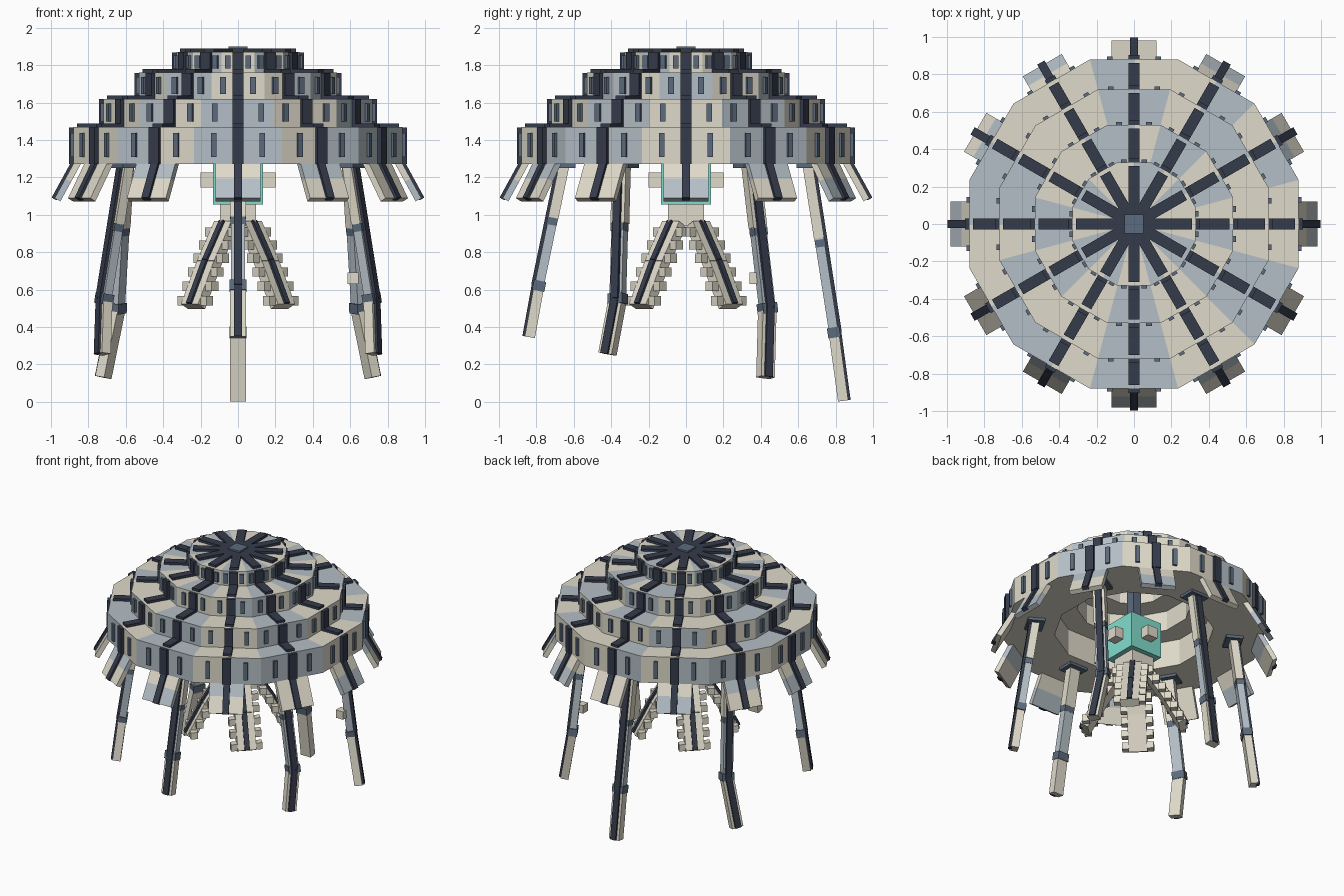
import bpy, bmesh, math
from mathutils import Matrix, Vector

if "Cube" in bpy.data.objects:
    bpy.data.objects.remove(bpy.data.objects["Cube"])


def srgb(r, g, b):
    return tuple(((c / 255 + 0.055) / 1.055) ** 2.4 for c in (r, g, b)) + (1,)


COLOURS = {"beige": (223, 218, 202), "blue_grey": (180, 191, 198), "dark_navy": (53, 59, 75),
           "slate": (92, 107, 125), "teal": (130, 221, 206)}
MATS = []
for cname, rgb in COLOURS.items():
    m = bpy.data.materials.new(cname)
    m.diffuse_color = srgb(*rgb)
    m.use_nodes = True
    m.node_tree.nodes["Principled BSDF"].inputs["Base Color"].default_value = m.diffuse_color
    MATS.append(m)
BEIGE, BLUE, DARK, SLATE, TEAL = range(5)


def finish(bm, name):
    bmesh.ops.recalc_face_normals(bm, faces=bm.faces)
    me = bpy.data.meshes.new(name)
    bm.to_mesh(me)
    bm.free()
    for m in MATS:
        me.materials.append(m)
    ob = bpy.data.objects.new(name, me)
    bpy.context.collection.objects.link(ob)
    return ob


def box(bm, centre, size, mat, frame=Matrix.Identity(4)):
    mx = frame @ Matrix.Translation(centre) @ Matrix.Diagonal((*size, 1))
    verts = bmesh.ops.create_cube(bm, size=1, matrix=mx)["verts"]
    for f in {f for v in verts for f in v.link_faces}:
        f.material_index = mat


def spin(deg):
    """Frame whose local x points outward at the given angle."""
    return Matrix.Rotation(math.radians(deg), 4, 'Z')


def beam_frame(p, q, angle):
    """Frame at p: x sideways, y outward, z along p->q. Also returns the length."""
    p, q = Vector(p), Vector(q)
    d = (q - p).normalized()
    radial = Vector((math.cos(angle), math.sin(angle), 0))
    side = Vector((-radial.y, radial.x, 0))
    side = (side - d * side.dot(d)).normalized()
    out = side.cross(d)
    if out.dot(radial) < 0:
        out = -out
    mx = Matrix((side, out, d)).transposed().to_4x4()
    mx.translation = p
    return mx, (q - p).length


# Stepped twelve-sided canopy of thick rings:
# radius, bottom, top, hollow radius, radius of next tier, slot offset, wall and roof patches
TIERS = [(0.88, 1.27, 1.47, 0.53, 0.72, 0.13, "011000101100100101101110", "010100100011001101100110"),
         (0.72, 1.47, 1.62, 0.38, 0.53, 0.125, "011000011001100101100110", "001101100011010001100110"),
         (0.53, 1.62, 1.76, 0.22, 0.33, 0.08, "100101100011010110001101", "010110110001101001100101"),
         (0.33, 1.76, 1.87, 0.01, 0.0, 0.055, "001011000110011010010110", "001011000110011010010110")]
for n, (r, z0, z1, ri, nxt, slot, wall, roof) in enumerate(TIERS):
    bm = bmesh.new()
    profile = [(r, z0), (r, z1), (ri, z1), (ri, z0)]
    rings = []
    for k in range(24):
        a = math.radians(15 * k)
        s = 1 / math.cos(math.radians(15)) if k % 2 else 1
        rings.append([bm.verts.new((p * s * math.cos(a), p * s * math.sin(a), z)) for p, z in profile])
    for k in range(24):
        A, B = rings[k], rings[(k + 1) % 24]
        for i in range(4):
            j = (i + 1) % 4
            f = bm.faces.new((A[i], B[i], B[j], A[j]))
            if (i == 0 and wall[k] == "1") or (i == 1 and roof[k] == "1"):
                f.material_index = BLUE
    finish(bm, f"canopy_tier_{n + 1}")

    # Ribs over the wall and roof, and narrow slots beside them
    ribs, slots = bmesh.new(), bmesh.new()
    h = z1 - z0
    for k in range(12):
        fr = spin(30 * k)
        box(ribs, (r + 0.005, 0, (z0 + z1) / 2), (0.035, 0.06, h - 0.005), DARK, fr)
        box(ribs, ((nxt + r) / 2 - 0.01, 0, z1 + 0.006), (r - nxt - 0.02, 0.06, 0.024), DARK, fr)
        for sgn in (-1, 1):
            box(slots, (r + 0.004, sgn * slot, z0 + h * 0.51), (0.022, 0.03, h * 0.64), SLATE, fr)
    finish(ribs, f"canopy_ribs_{n + 1}")
    finish(slots, f"canopy_slots_{n + 1}")

# Square cap and central post
bm = bmesh.new()
box(bm, (0, 0, 1.885), (0.1, 0.1, 0.03), SLATE)
finish(bm, "top_cap")
bm = bmesh.new()
box(bm, (0, 0, 1.54), (0.07, 0.07, 0.44), SLATE)
finish(bm, "central_post")

# Slanted skirt flaps below the rim, upper and lower halves in their own colours
flaps = bmesh.new()
for k in range(12):
    a = math.radians(30 * k)
    c, s = math.cos(a), math.sin(a)
    fr, L = beam_frame((0.85 * c, 0.85 * s, 1.29), (0.965 * c, 0.965 * s, 1.08), a)
    lower = BLUE if k in (0, 2, 4, 6, 9) else BEIGE
    upper = BLUE if k in (1, 5, 8, 10) else BEIGE
    box(flaps, (0, 0, L * 0.25), (0.24, 0.035, L / 2), upper, fr)
    box(flaps, (0, 0, L * 0.75), (0.24, 0.035, L / 2), lower, fr)
    box(flaps, (0, 0.018, L / 2 + 0.005), (0.045, 0.03, L), DARK, fr)
finish(flaps, "skirt_flaps")

# Hanging core with a block on each side
bm = bmesh.new()
box(bm, (0, 0, 1.19), (0.265, 0.265, 0.27), TEAL)
finish(bm, "core")
bm = bmesh.new()
for k in range(4):
    box(bm, (0.16, 0, 1.185), (0.08, 0.085, 0.08), BEIGE, spin(90 * k))
finish(bm, "core_blocks")
bm = bmesh.new()
box(bm, (0, 0, 1.0), (0.19, 0.19, 0.12), BEIGE)
finish(bm, "core_neck")

# Four short diagonal arms edged with upright cubes
arms = bmesh.new()
for k in range(4):
    deg = 45 + 90 * k
    a = math.radians(deg)
    c, s = math.cos(a), math.sin(a)
    pts = [(0.09, 0.95), (0.22, 0.74), (0.34, 0.51)]
    for (r0, z0), (r1, z1) in zip(pts, pts[1:]):
        fr, L = beam_frame((r0 * c, r0 * s, z0), (r1 * c, r1 * s, z1), a)
        box(arms, (0, 0, L / 2), (0.13, 0.06, L), BEIGE, fr)
        box(arms, (0, 0.03, L / 2), (0.035, 0.025, L), DARK, fr)
        for i in range(3):
            t = (i + 0.6) / 3
            for sgn in (-1, 1):
                box(arms, (r0 + (r1 - r0) * t, sgn * 0.085, z0 + (z1 - z0) * t),
                    (0.05, 0.05, 0.05), BEIGE, spin(deg))
finish(arms, "inner_arms")

# Six jointed legs: hip, knee, foot
front = [(0, -0.65, 1.27), (0, -0.785, 0.62), (0, -0.835, 0.345)]
back = [(0, 0.65, 1.27), (0, 0.79, 0.37), (0, 0.84, 0.005)]
front_side = [(0.60, -0.345, 1.27), (0.715, -0.365, 0.55), (0.725, -0.42, 0.255)]
back_side = [(0.60, 0.345, 1.27), (0.645, 0.435, 0.5), (0.72, 0.425, 0.13)]


def flip(path):
    return [(-x, y, z) for x, y, z in path]


LEGS = {"front_leg": front, "back_leg": back, "front_right_leg": front_side, "front_left_leg": flip(front_side),
        "back_right_leg": back_side, "back_left_leg": flip(back_side)}
for name, (hip, knee, foot) in LEGS.items():
    bm = bmesh.new()
    a = math.atan2(hip[1], hip[0])
    fr, L = beam_frame(hip, knee, a)
    box(bm, (0, 0, L * 0.22), (0.085, 0.055, L * 0.44), BEIGE, fr)
    box(bm, (0, 0, L * 0.72), (0.075, 0.05, L * 0.56), BLUE, fr)
    box(bm, (0, 0.028, L / 2), (0.045, 0.03, L), DARK, fr)
    box(bm, (0, 0.002, L * 0.47), (0.08, 0.056, 0.04), SLATE, fr)
    box(bm, (0, 0, L), (0.09, 0.066, 0.055), SLATE, fr)
    fr, L = beam_frame(knee, foot, a)
    box(bm, (0, 0, L / 2), (0.083, 0.055, L), BEIGE, fr)
    box(bm, (0, 0.028, L / 2), (0.045, 0.025, L), DARK, fr)
    # Mounting plate under the canopy
    box(bm, (math.hypot(hip[0], hip[1]), 0, 1.262), (0.12, 0.15, 0.024), SLATE, spin(math.degrees(a)))
    finish(bm, name)

# Small stray cube beside a rear leg
bm = bmesh.new()
box(bm, (0.615, 0.37, 0.66), (0.06, 0.06, 0.06), BEIGE)
finish(bm, "stray_cube")
